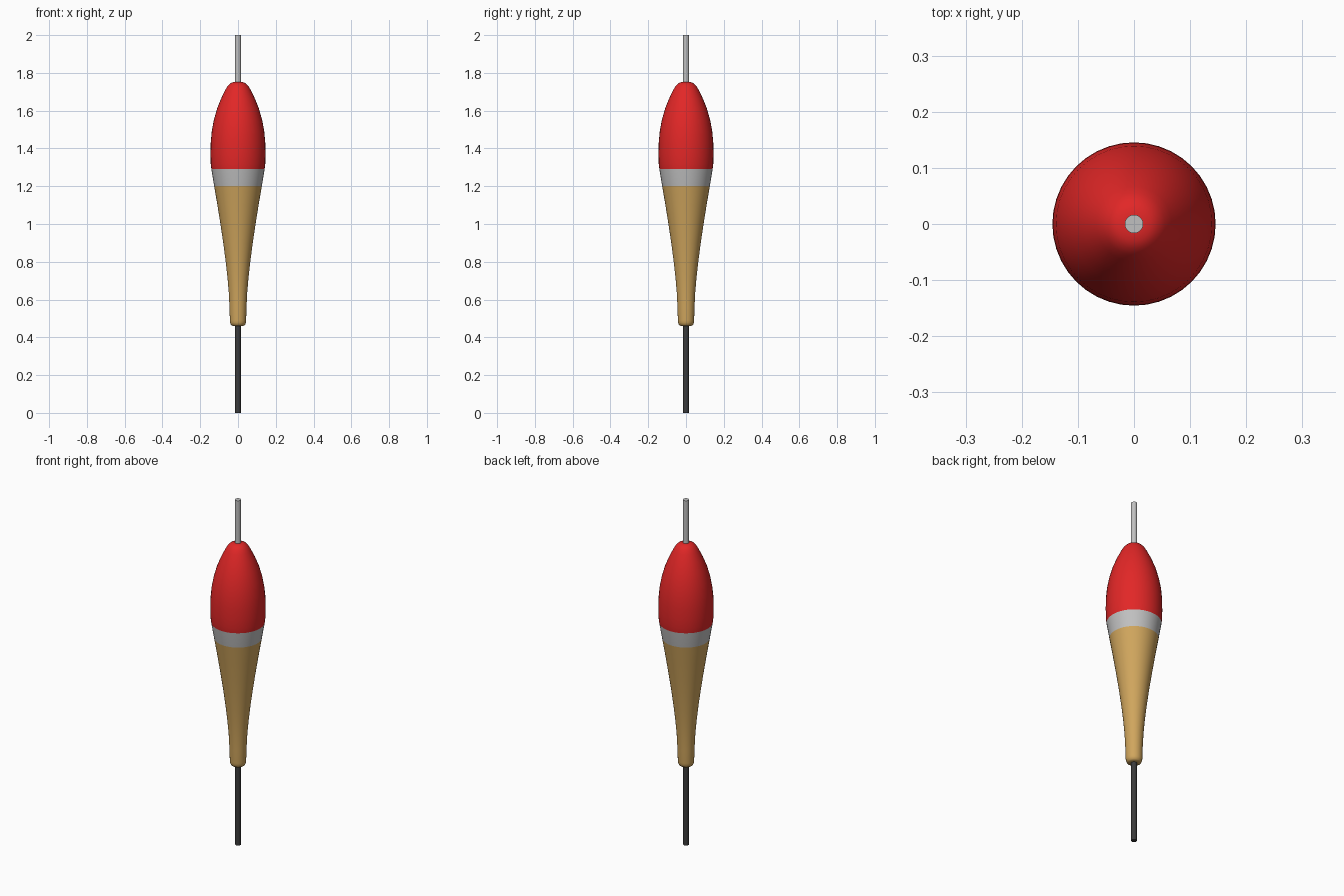
import bpy, bmesh, math

if "Cube" in bpy.data.objects:
    bpy.data.objects.remove(bpy.data.objects["Cube"])


def mat(name, r, g, b):
    m = bpy.data.materials.new(name)
    m.diffuse_color = (r, g, b, 1)
    m.use_nodes = True
    m.node_tree.nodes["Principled BSDF"].inputs["Base Color"].default_value = m.diffuse_color
    return m


red = mat("red paint", 0.76, 0.02, 0.02)
grey = mat("light grey", 0.53, 0.53, 0.53)
wood = mat("cork tan", 0.63, 0.38, 0.11)
dark = mat("dark grey", 0.045, 0.045, 0.045)


def lathe(name, profile, mats, rule, sides):
    """Spin (radius, z) points round z, cap both ends, colour faces by height."""
    bm = bmesh.new()
    rings = []
    for r, z in profile:
        rings.append([bm.verts.new((r * math.cos(2 * math.pi * i / sides),
                                    r * math.sin(2 * math.pi * i / sides), z))
                      for i in range(sides)])
    for a, b in zip(rings, rings[1:]):
        for i in range(sides):
            j = (i + 1) % sides
            bm.faces.new((a[i], a[j], b[j], b[i]))
    bm.faces.new(rings[0][::-1])
    bm.faces.new(rings[-1])
    for f in bm.faces:
        f.material_index = rule(f.calc_center_median().z)
    me = bpy.data.meshes.new(name)
    bm.to_mesh(me)
    bm.free()
    for m in mats:
        me.materials.append(m)
    ob = bpy.data.objects.new(name, me)
    bpy.context.collection.objects.link(ob)
    bpy.ops.object.select_all(action='DESELECT')
    ob.select_set(True)
    bpy.context.view_layer.objects.active = ob
    bpy.ops.object.shade_smooth_by_angle(angle=math.radians(40))
    return ob


# Float body: tan taper, grey band, red top
body = [(0.028, 0.46), (0.037, 0.465), (0.042, 0.478), (0.043, 0.49),
        (0.045, 0.56), (0.049, 0.64), (0.056, 0.72), (0.065, 0.80),
        (0.078, 0.90), (0.093, 1.00), (0.109, 1.10), (0.126, 1.20),
        (0.141, 1.29), (0.1445, 1.32), (0.1455, 1.37), (0.1445, 1.43),
        (0.139, 1.49), (0.128, 1.55), (0.111, 1.61), (0.089, 1.665),
        (0.067, 1.71), (0.055, 1.73), (0.043, 1.743), (0.030, 1.75),
        (0.015, 1.752)]
lathe("float_body", body, [wood, grey, red],
      lambda z: 0 if z < 1.2 else 1 if z < 1.29 else 2, 40)

# Top antenna and bottom stem
lathe("top_antenna", [(0.0165, 1.70), (0.0165, 2.0)], [grey], lambda z: 0, 20)
lathe("bottom_stem", [(0.015, 0.0), (0.015, 0.50)], [dark], lambda z: 0, 20)
